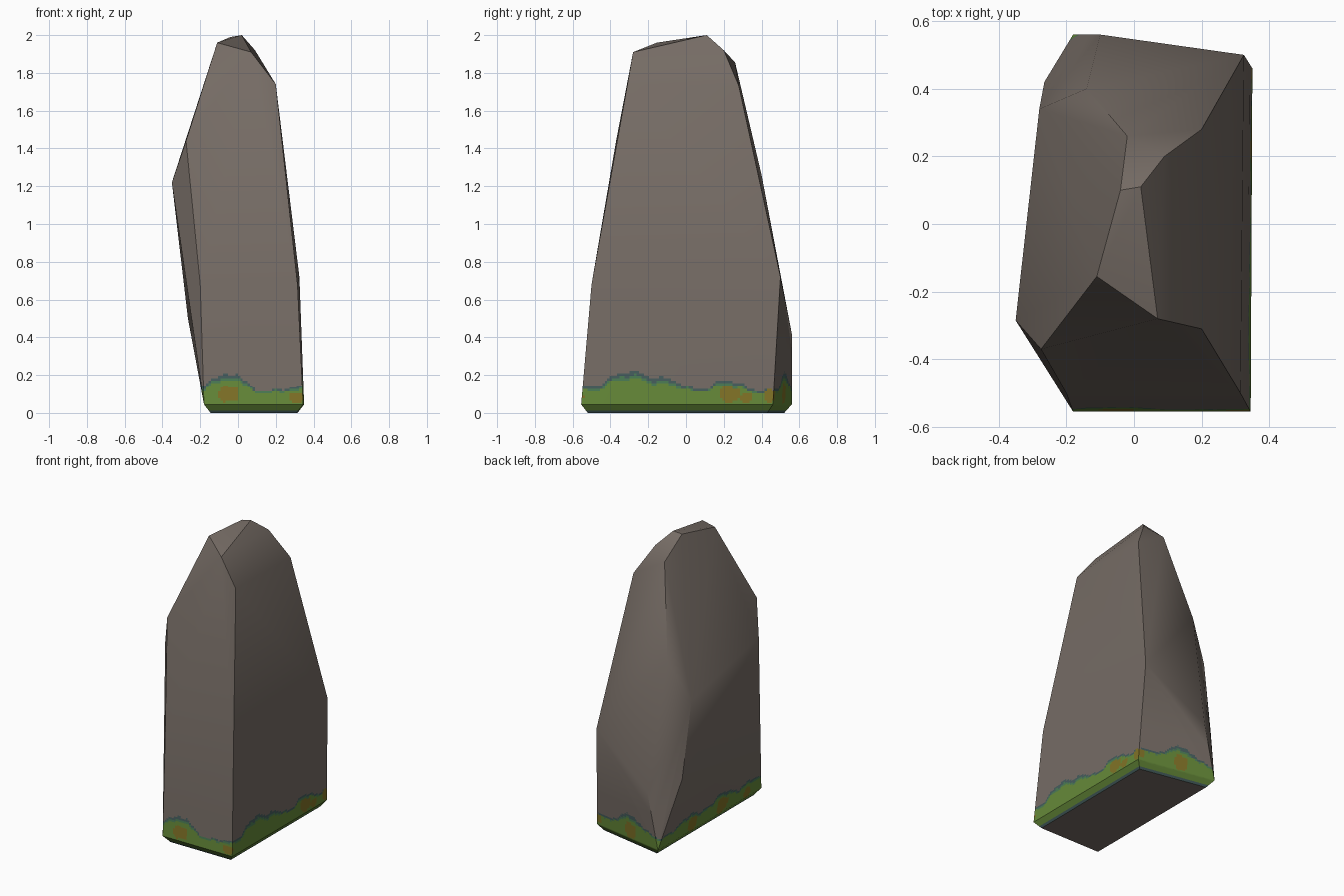
import bpy
import bmesh
import math
from mathutils import Vector

cube = bpy.data.objects.get("Cube")
if cube:
    bpy.data.objects.remove(cube, do_unlink=True)


def make_material(name, colour):
    mat = bpy.data.materials.new(name)
    mat.use_nodes = True
    mat.diffuse_color = (*colour, 1)
    mat.node_tree.nodes["Principled BSDF"].inputs["Base Color"].default_value = (*colour, 1)
    return mat


ROCK, TEAL, SEA_GREEN, GREEN, OLIVE = range(5)
materials = [
    make_material("brown_grey_rock", (.18, .15, .13)),
    make_material("slate_teal_lichen", (.06, .11, .11)),
    make_material("sea_green_lichen", (.07, .20, .09)),
    make_material("leaf_green_moss", (.13, .25, .04)),
    make_material("olive_gold_moss", (.22, .17, .02)),
]

# Corners of the chipped stone, grouped by where they sit
base_ring = [(-.18, -.555, .045), (.345, -.555, .045), (.35, .46, .045), (-.18, .56, .045)]
underside = [(-.145, -.52, 0), (.31, -.52, 0), (.315, .43, 0), (-.145, .52, 0)]
front_corners = [(-.2, -.5, .68), (.315, -.5, .68), (-.275, -.37, 1.44),
                 (.2, -.31, 1.74), (.07, -.28, 1.91)]
side_corners = [(-.35, -.285, 1.22), (-.265, .42, .5), (-.28, .34, 1.01)]
back_corners = [(-.1, .56, .42), (.325, .5, .72), (-.14, .4, 1.26), (.2, .28, 1.73)]
crown = [(-.11, -.155, 1.96), (.02, .11, 2), (-.04, .1, 1.99), (.09, .2, 1.92), (-.02, .26, 1.855)]

bm = bmesh.new()
for point in base_ring + underside + front_corners + side_corners + back_corners + crown:
    bm.verts.new(point)
hull = bmesh.ops.convex_hull(bm, input=bm.verts)
loose = [v for v in bm.verts if not v.link_faces]
bmesh.ops.delete(bm, geom=loose, context='VERTS')
bmesh.ops.dissolve_limit(bm, angle_limit=math.radians(1), verts=bm.verts, edges=bm.edges)
bmesh.ops.recalc_face_normals(bm, faces=bm.faces)

# Slice only the foot of the stone finely, so the moss outline can be cut into it
MOSS_TOP = .26
CELL = .013


def slice_foot(position, axis, everything=False):
    faces = [f for f in bm.faces if everything or
             (f.calc_center_median().z < MOSS_TOP and f.normal.z > -.95
              and max(v.co.z for v in f.verts) < MOSS_TOP + .001)]
    edges = {e for f in faces for e in f.edges}
    verts = {v for f in faces for v in f.verts}
    bmesh.ops.bisect_plane(bm, geom=[*verts, *edges, *faces], dist=.0001,
                           plane_co=axis * position, plane_no=axis)


slice_foot(MOSS_TOP, Vector((0, 0, 1)), everything=True)
for axis, low, high in ((Vector((0, 0, 1)), 0, MOSS_TOP),
                        (Vector((1, 0, 0)), -.3, .36),
                        (Vector((0, 1, 0)), -.56, .57)):
    steps = int((high - low) / CELL)
    for i in range(1, steps):
        slice_foot(low + i * CELL, axis)

# Moss mounds as (x, y, width, rise) and gold patches as (x, y, z, radius)
mounds = [(.34, -.3, .15, .09), (.34, -.08, .1, .04), (.34, .22, .1, .05),
          (-.05, -.55, .11, .08), (.3, -.55, .05, .02), (.05, .53, .14, .08),
          (-.2, .25, .13, .05), (-.2, -.1, .15, .07), (-.2, -.4, .09, .04)]
patches = [(-.05, -.55, .1, .05), (.3, -.55, .08, .035), (.34, .23, .1, .05),
           (.34, .33, .08, .03), (.34, .45, .09, .03), (.05, .52, .1, .05),
           (-.19, .2, .09, .05), (-.2, -.12, .1, .06), (-.19, -.4, .08, .04)]


def moss_colour(p):
    rise = sum(r * math.exp(-((p.x - x) ** 2 + (p.y - y) ** 2) / w ** 2)
               for x, y, w, r in mounds)
    ripple = .007 * math.sin(38 * p.x + 45 * p.y) + .004 * math.sin(90 * (p.y - p.x))
    top = .105 + rise * .85 + ripple
    fringe = .012 + .3 * rise
    if p.z < CELL:
        return TEAL
    if any((p - Vector((x, y, z))).length < r + ripple for x, y, z, r in patches):
        return OLIVE
    if p.z < top:
        return GREEN
    if p.z < top + fringe * .4:
        return SEA_GREEN
    return TEAL if p.z < top + fringe else ROCK


for face in bm.faces:
    centre = face.calc_center_median()
    if centre.z < MOSS_TOP and face.normal.z > -.95:
        face.material_index = moss_colour(centre)

mesh = bpy.data.meshes.new("standing_stone")
bm.to_mesh(mesh)
bm.free()
for mat in materials:
    mesh.materials.append(mat)
stone = bpy.data.objects.new("standing_stone", mesh)
bpy.context.collection.objects.link(stone)
bpy.context.view_layer.objects.active = stone
stone.select_set(True)
bpy.ops.object.shade_smooth_by_angle(angle=math.radians(38))
